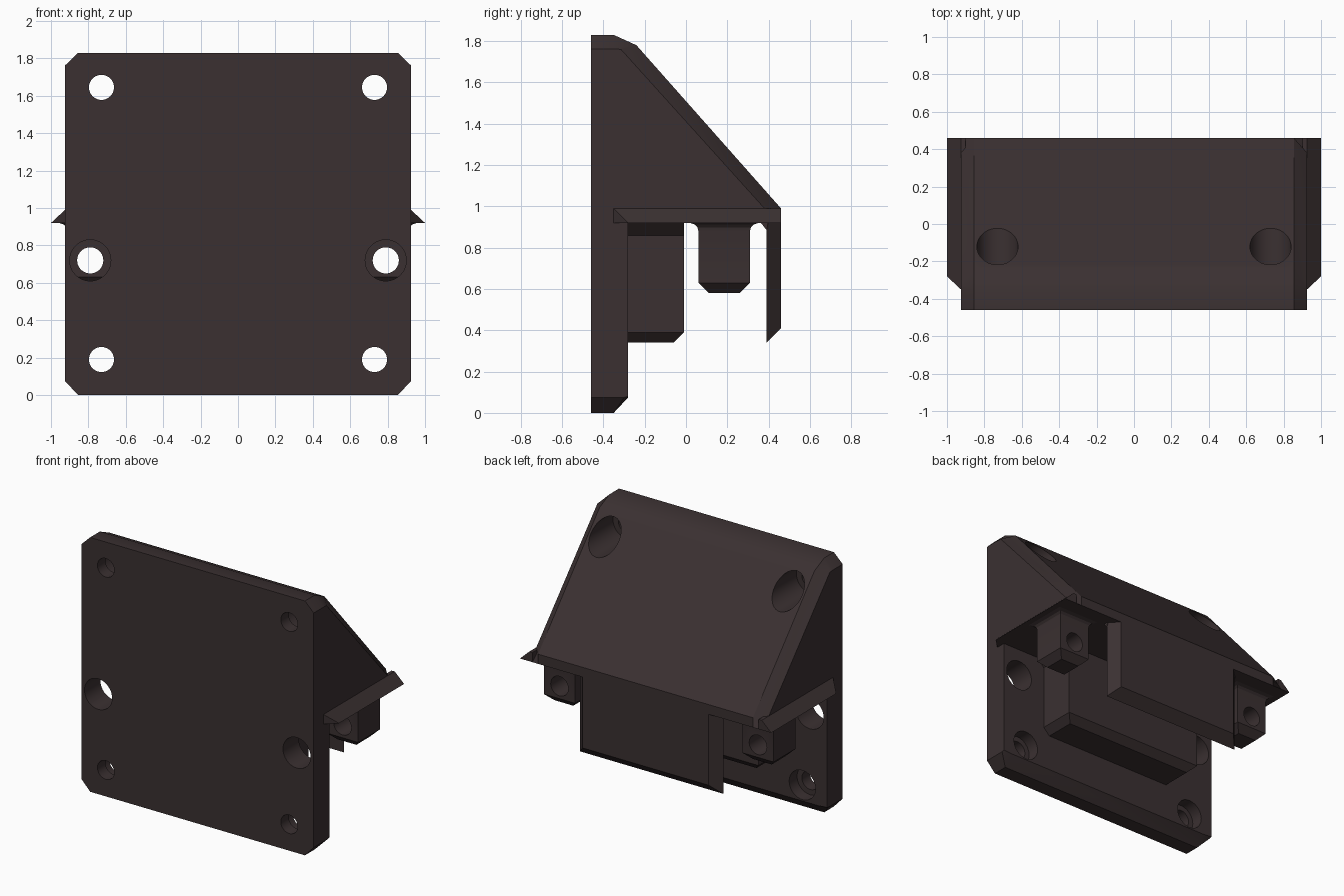
import bpy, bmesh, math
from mathutils import Matrix

if "Cube" in bpy.data.objects:
    bpy.data.objects.remove(bpy.data.objects["Cube"])

dark = bpy.data.materials.new("dark_brown_plastic")
dark.diffuse_color = (0.043, 0.030, 0.031, 1)
dark.use_nodes = True
dark.node_tree.nodes["Principled BSDF"].inputs["Base Color"].default_value = dark.diffuse_color


def make(name, bm):
    bmesh.ops.recalc_face_normals(bm, faces=bm.faces)
    me = bpy.data.meshes.new(name)
    bm.to_mesh(me)
    bm.free()
    me.materials.append(dark)
    ob = bpy.data.objects.new(name, me)
    bpy.context.collection.objects.link(ob)
    return ob


def loft(name, rings):
    """Skin a list of equal-length point rings and cap both ends."""
    bm = bmesh.new()
    vs = [[bm.verts.new(p) for p in r] for r in rings]
    n = len(vs[0])
    for a, b in zip(vs, vs[1:]):
        for i in range(n):
            j = (i + 1) % n
            bm.faces.new((a[i], a[j], b[j], b[i]))
    bm.faces.new(vs[0])
    bm.faces.new(vs[-1])
    return make(name, bm)


def hull(name, pts):
    bm = bmesh.new()
    for p in pts:
        bm.verts.new(p)
    bmesh.ops.convex_hull(bm, input=bm.verts)
    return make(name, bm)


def rect(x0, x1, y0, y1, z):
    return [(x0, y0, z), (x1, y0, z), (x1, y1, z), (x0, y1, z)]


def bore(target, x, z, r, y0, y1):
    """Cut a round hole running along y."""
    bm = bmesh.new()
    m = Matrix.Translation((x, (y0 + y1) / 2, z)) @ Matrix.Rotation(math.pi / 2, 4, 'X')
    bmesh.ops.create_cone(bm, cap_ends=True, segments=40, radius1=r, radius2=r,
                          depth=y1 - y0, matrix=m)
    cutter = make("hole_cutter", bm)
    cutter.hide_render = True
    mod = target.modifiers.new("hole", 'BOOLEAN')
    mod.operation = 'DIFFERENCE'
    mod.solver = 'EXACT'
    mod.object = cutter
    bpy.context.view_layer.objects.active = target
    bpy.ops.object.modifier_apply(modifier=mod.name)
    bpy.data.objects.remove(cutter)


def smooth(ob):
    bpy.ops.object.select_all(action='DESELECT')
    ob.select_set(True)
    bpy.context.view_layer.objects.active = ob
    bpy.ops.object.shade_smooth_by_angle(angle=math.radians(25))


# Plate and sloped wedge: side profile, shrunk at both ends for the chamfers
mid = [(-.46, 0), (-.35, 0), (-.28, .075), (-.28, .92), (.46, .92),
       (.46, .99), (-.24, 1.78), (-.35, 1.83), (-.46, 1.83)]
end = [(-.46, .075), (-.30, .075), (-.28, .08), (-.28, .92), (.46, .92),
       (.38, .99), (-.315, 1.76), (-.35, 1.762), (-.46, 1.762)]
body = loft("wedge_plate", [[(x, y, z) for y, z in prof] for x, prof in
                            ((-.925, end), (-.855, mid), (.855, mid), (.925, end))])
for s in (-1, 1):
    bore(body, s * .73, 1.645, .067, -.6, -.3)     # screw holes
    bore(body, s * .73, 1.645, .11, -.37, .5)      # head recesses through the slope
    bore(body, s * .73, .19, .067, -.6, -.2)
    bore(body, s * .73, .19, .105, -.37, -.2)
    bore(body, s * .79, .72, .11, -.6, -.2)        # access holes
smooth(body)

for s, side in ((-1, "left"), (1, "right")):
    # Triangular side lip
    hull(side + "_lip", [(s * x, y, z) for x, y, z in (
        (.9, -.35, .92), (.925, -.35, .92), (1, -.28, .92), (1, .46, .92), (.9, .46, .92),
        (.9, -.35, .99), (.925, -.35, .99), (.925, .46, .99), (.9, .46, .99))])
    # Screw block with chamfered foot and flared root
    c, y = s * .79, .185
    rings = [rect(c - h, c + h, y - h, y + h, z) for z, h in
             ((.58, .075), (.63, .125), (.88, .125), (.897, .129), (.911, .141),
              (.92, .165), (.95, .165))]
    block = loft(side + "_screw_block", rings)
    bore(block, c, .72, .07, -.1, .5)
    smooth(block)

# Central box behind the plate
loft("centre_box", [rect(-.52, .52, -.3, -.06, .34), rect(-.57, .57, -.3, -.01, .39),
                    rect(-.57, .57, -.3, -.01, .86), rect(-.63, .63, -.3, -.01, .92),
                    rect(-.63, .63, -.3, -.01, .95)])

# Hanging rear skirt with chamfered ends and lower edge
hull("rear_skirt", [(s * x, y, z) for s in (-1, 1) for x, y, z in (
    (.57, .39, .34), (.57, .39, .93), (.5, .46, .41), (.5, .46, .93))])
hull("skirt_fillet", [(x, y, z) for x in (-.57, .57) for y, z in (
    (.355, .93), (.39, .885), (.40, .93))])
